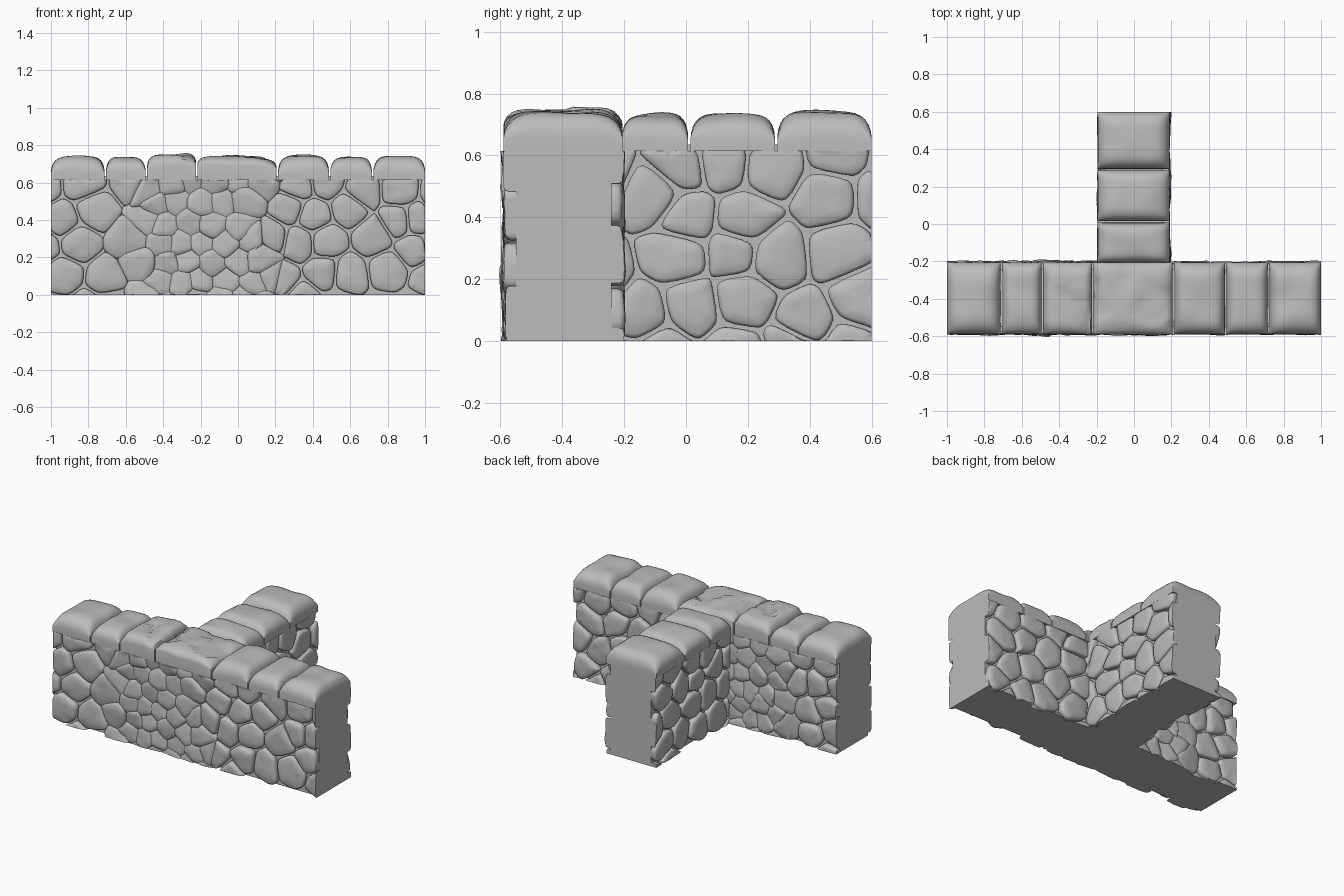
import bpy, bmesh, math, random
from mathutils import Vector, noise

random.seed(7)
if "Cube" in bpy.data.objects:
    bpy.data.objects.remove(bpy.data.objects["Cube"], do_unlink=True)

stone = bpy.data.materials.new("grey stone")
stone.use_nodes = True
GREY = (0.5, 0.5, 0.5, 1)
stone.diffuse_color = GREY
bsdf = stone.node_tree.nodes["Principled BSDF"]
bsdf.inputs["Base Color"].default_value = GREY
bsdf.inputs["Roughness"].default_value = 0.9

UP = Vector((0, 0, 1))
WALL_TOP = 0.615
BACK, FRONT, HALF_STEM = -0.24, -0.55, 0.155


def finish(name, bm, angle=40):
    mesh = bpy.data.meshes.new(name)
    bm.to_mesh(mesh)
    bm.free()
    mesh.materials.append(stone)
    mesh.polygons.foreach_set("use_smooth", [True] * len(mesh.polygons))
    mesh.set_sharp_from_angle(angle=math.radians(angle))
    obj = bpy.data.objects.new(name, mesh)
    bpy.context.collection.objects.link(obj)
    return obj


def box(name, lo, hi):
    bm = bmesh.new()
    bmesh.ops.create_cube(bm, size=1)
    lo, hi = Vector(lo), Vector(hi)
    for v in bm.verts:
        v.co = (lo + hi) / 2 + v.co * (hi - lo)
    finish(name, bm)


def clip(poly, point, normal):
    """Keep the part of a polygon behind a line."""
    out = []
    for p, q in zip(poly, poly[1:] + poly[:1]):
        dp, dq = (p - point).dot(normal), (q - point).dot(normal)
        if dp <= 0:
            out.append(p)
        if dp * dq < 0:
            out.append(p.lerp(q, dp / (dp - dq)))
    return out


def soften(poly, cut):
    """Cut every corner of a polygon."""
    out = []
    for p, q in zip(poly, poly[1:] + poly[:1]):
        out += [p.lerp(q, cut), p.lerp(q, 1 - cut)]
    return out


def scatter(lo, hi, step_a, step_b):
    """Jittered brick-like grid of stone centres."""
    points, row, b = [], 0, -step_b * 0.4
    while b < WALL_TOP + step_b:
        a = lo - step_a + (row % 2) * step_a / 2
        while a < hi + step_a:
            jitter = Vector((random.uniform(-1, 1) * step_a, random.uniform(-1, 1) * step_b))
            points.append(Vector((a, b)) + jitter * 0.3)
            a += step_a
        b += step_b
        row += 1
    return points


def stone_panel(name, origin, normal, lo, hi, worn_span=None):
    """Cover one wall side with rounded, fitted stones."""
    origin, normal = Vector(origin), Vector(normal)
    along = UP.cross(normal)

    def is_worn(p):
        if not worn_span:
            return False
        wobble = 0.06 * math.sin(p.y * 14)
        return worn_span[0] + wobble < p.x < worn_span[1] + wobble

    seeds = [(p, False) for p in scatter(lo, hi, 0.19, 0.165) if not is_worn(p)]
    if worn_span:
        seeds += [(p, True) for p in scatter(lo, hi, 0.125, 0.105) if is_worn(p)]
    bm = bmesh.new()
    for seed, worn in seeds:
        m = 0.03
        cell = [Vector(c) for c in ((lo - m, -m), (hi + m, -m),
                                    (hi + m, WALL_TOP + m), (lo - m, WALL_TOP + m))]
        for other, _ in seeds:
            if other is not seed and (other - seed).length < 0.6:
                d = (other - seed).normalized()
                gap = -0.012 if worn else 0.006
                cell = clip(cell, (seed + other) / 2 - d * gap, d)
                if len(cell) < 3:
                    break
        if len(cell) < 3:
            continue
        cell = soften(soften(cell, 0.16), 0.25)
        mid = sum(cell, Vector((0, 0))) / len(cell)
        if not (lo - 0.01 < mid.x < hi + 0.01 and -0.01 < mid.y < WALL_TOP + 0.01):
            continue
        height = random.uniform(0.03, 0.04)
        slope = 0.16 if worn else 0.05
        tilt = Vector((random.uniform(-slope, slope), random.uniform(-slope, slope)))

        def place(p, level):
            h = height * level + (p - mid).dot(tilt) * level
            h += 0.005 * noise.noise(Vector((p.x, p.y, 3)) * 16) * level
            a, b = min(max(p.x, lo), hi), min(max(p.y, 0), WALL_TOP)
            return bm.verts.new(origin + along * a + UP * b + normal * max(h, 0))

        # Rings rise from the mortar to a gently domed face
        rings = [[place(mid + (p - mid) * s, level) for p in cell]
                 for s, level in ((1, 0), (1, 0.55), (0.96, 0.82), (0.87, 0.97), (0.5, 1.06))]
        top = place(mid, 1.08)
        n = len(cell)
        for i in range(n):
            j = (i + 1) % n
            for low, high in zip(rings, rings[1:]):
                bm.faces.new((low[i], low[j], high[j], high[i]))
            bm.faces.new((rings[-1][i], rings[-1][j], top))
    finish(name, bm, 50)


def cap_stone(name, x0, x1, y0, y1, top, worn=False):
    """Pillow-topped coping block with upright sides."""
    bm = bmesh.new()
    n = 18
    shoulder = 0.69 if worn else 0.655
    shift = random.uniform(0, 50)
    tilt = random.uniform(-0.012, 0.012) if worn else 0

    def grid_point(i, j):
        u, v = (-math.cos(math.pi * k / n) for k in (i, j))
        fu, fv = ((1 - abs(t) ** 5) ** 0.5 for t in (u, v))
        x = (x0 + x1) / 2 + u * (x1 - x0) / 2
        y = (y0 + y1) / 2 + v * (y1 - y0) / 2
        z = shoulder + (top - shoulder) * fu * fv + tilt * u
        z += 0.012 * noise.noise(Vector((x, y, shift)) * 7)
        if worn:
            # Broken ledges step the surface down
            z -= 0.012 * (noise.noise(Vector((x, y, shift)) * 6) > 0.1)
        return bm.verts.new((x, y, z))

    grid = [[grid_point(i, j) for j in range(n + 1)] for i in range(n + 1)]
    for i in range(n):
        for j in range(n):
            bm.faces.new((grid[i][j], grid[i + 1][j], grid[i + 1][j + 1], grid[i][j + 1]))
    rim = [e for e in bm.edges if e.is_boundary]
    skirt = bmesh.ops.extrude_edge_only(bm, edges=rim)["geom"]
    low = [g for g in skirt if isinstance(g, bmesh.types.BMVert)]
    for v in low:
        v.co.z = WALL_TOP
    bmesh.ops.holes_fill(bm, edges=[e for e in bm.edges if e.is_boundary], sides=0)
    bmesh.ops.recalc_face_normals(bm, faces=bm.faces)
    finish(name, bm, 45)


# Mortar cores
box("main_wall_core", (-1, FRONT, 0), (1, BACK, WALL_TOP + 0.02))
box("stem_wall_core", (-HALF_STEM, BACK - 0.05, 0), (HALF_STEM, 0.6, WALL_TOP + 0.02))

# Fitted stones on each long side
stone_panel("front_stones", (0, FRONT, 0), (0, -1, 0), -1, 1, (-0.58, 0.16))
stone_panel("back_left_stones", (0, BACK, 0), (0, 1, 0), -1, -HALF_STEM)
stone_panel("back_right_stones", (0, BACK, 0), (0, 1, 0), HALF_STEM, 1, (0.1, 0.62))
stone_panel("stem_left_stones", (HALF_STEM, 0, 0), (1, 0, 0), BACK, 0.6)
stone_panel("stem_right_stones", (-HALF_STEM, 0, 0), (-1, 0, 0), -0.6, -BACK)

# Coping along the main wall
joints = (-1, -0.71, -0.49, -0.22, 0.21, 0.49, 0.72, 1)
tops = (0.738, 0.735, 0.755, 0.738, 0.745, 0.738, 0.738)
for i, top in enumerate(tops):
    x0 = joints[i] + (0.004 if i else 0)
    x1 = joints[i + 1] - (0.004 if i < len(tops) - 1 else 0)
    cap_stone(f"main_cap_{i + 1}", x0, x1, -0.59, -0.205, top, i in (2, 3))

# Coping along the stem
joints = (-0.207, 0.015, 0.295, 0.6)
for i, top in enumerate((0.733, 0.733, 0.743)):
    end = joints[i + 1] - (0.008 if i < 2 else 0)
    cap_stone(f"stem_cap_{i + 1}", -0.195, 0.19, joints[i], end, top)
